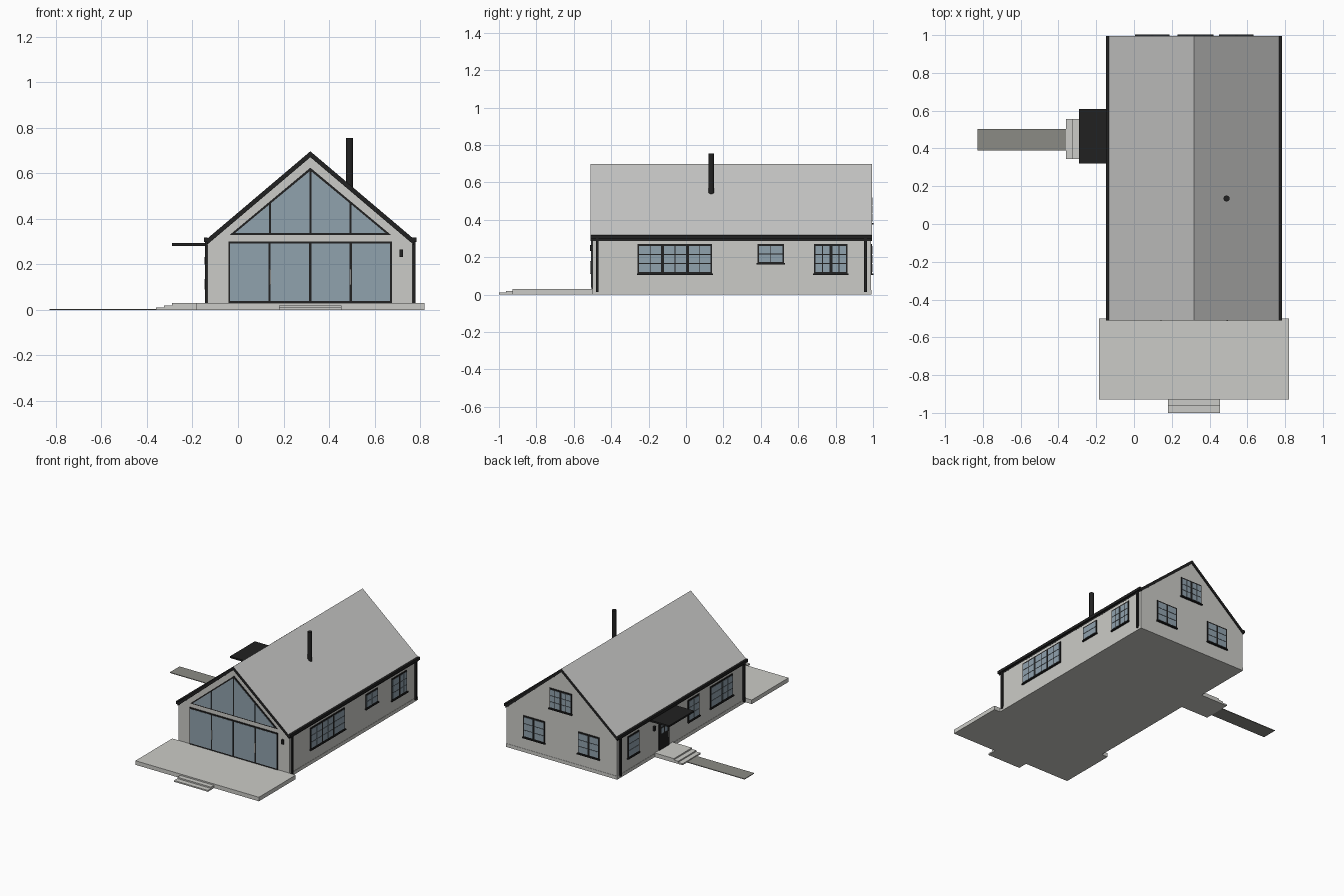
import bpy, bmesh
from mathutils import Vector

cube = bpy.data.objects.get("Cube")
if cube:
    bpy.data.objects.remove(cube, do_unlink=True)


def material(name, r, g, b):
    m = bpy.data.materials.new(name)
    m.use_nodes = True
    m.diffuse_color = (r, g, b, 1)
    m.node_tree.nodes["Principled BSDF"].inputs["Base Color"].default_value = (r, g, b, 1)
    return m


RENDER = material("pale_render", 0.60, 0.60, 0.57)
ROOF = material("light_grey_roof", 0.58, 0.58, 0.57)
DARK = material("black_metal", 0.015, 0.015, 0.015)
GLASS = material("blue_grey_glass", 0.28, 0.36, 0.42)
PAVING = material("grey_paving", 0.26, 0.26, 0.235)

LEFT, RIGHT, FRONT, BACK = -0.133, 0.768, -0.5, 0.99
MID, RIDGE, PITCH = 0.318, 0.697, 0.847


def finish(name, bm, *mats):
    bmesh.ops.recalc_face_normals(bm, faces=bm.faces)
    me = bpy.data.meshes.new(name)
    bm.to_mesh(me)
    bm.free()
    for m in mats:
        me.materials.append(m)
    ob = bpy.data.objects.new(name, me)
    bpy.context.collection.objects.link(ob)
    return ob


def add_prism(bm, profile, y0, y1, index=0):
    """Extrude an xz outline along y."""
    rings = [[bm.verts.new((x, y, z)) for x, z in profile] for y in (y0, y1)]
    faces = [bm.faces.new(r) for r in rings]
    n = len(profile)
    for i in range(n):
        j = (i + 1) % n
        faces.append(bm.faces.new((rings[0][i], rings[0][j], rings[1][j], rings[1][i])))
    for f in faces:
        f.material_index = index


def add_box(bm, x, y, z, index=0):
    add_prism(bm, [(x[0], z[0]), (x[1], z[0]), (x[1], z[1]), (x[0], z[1])], y[0], y[1], index)


def box(name, x, y, z, mat):
    bm = bmesh.new()
    add_box(bm, x, y, z)
    return finish(name, bm, mat)


def wall_box(bm, side, u, z, depth, index):
    """Box standing out from one wall; u runs along that wall."""
    if side == "front":
        add_box(bm, u, (FRONT - depth, FRONT), z, index)
    elif side == "back":
        add_box(bm, u, (BACK, BACK + depth), z, index)
    elif side == "right":
        add_box(bm, (RIGHT, RIGHT + depth), u, z, index)
    else:
        add_box(bm, (LEFT - depth, LEFT), u, z, index)


def panes(bm, side, u, z, cols, rows, gap):
    w, h = (u[1] - u[0]) / cols, (z[1] - z[0]) / rows
    for i in range(cols):
        for j in range(rows):
            a, b = u[0] + i * w, z[0] + j * h
            wall_box(bm, side, (a + gap, a + w - gap), (b + gap, b + h - gap), 0.007, 1)


def window(name, side, u, z, casements, cols, rows):
    bm = bmesh.new()
    wall_box(bm, side, u, z, 0.005, 0)
    wall_box(bm, side, (u[0] - 0.005, u[1] + 0.005), (z[0] - 0.005, z[0] + 0.003), 0.012, 0)
    w = (u[1] - u[0]) / casements
    for i in range(casements):
        a = u[0] + i * w
        panes(bm, side, (a + 0.006, a + w - 0.006), (z[0] + 0.008, z[1] - 0.008), cols, rows, 0.002)
    finish(name, bm, DARK, GLASS)


# House body and plinth
bm = bmesh.new()
eave = 0.29
add_prism(bm, [(LEFT, 0), (RIGHT, 0), (RIGHT, eave), (MID, RIDGE - 0.026), (LEFT, eave)], FRONT, BACK)
finish("house_walls", bm, RENDER)
box("plinth", (LEFT - 0.002, RIGHT + 0.002), (FRONT - 0.002, BACK + 0.002), (0, 0.025), RENDER)

# Roof: pale on top, black on the verges and underside
bm = bmesh.new()
half = 0.455
low = RIDGE - PITCH * half
t = 0.026
add_prism(bm, [(MID - half, low), (MID, RIDGE), (MID + half, low),
               (MID + half, low - t), (MID, RIDGE - t), (MID - half, low - t)], -0.51, 0.995)
roof = finish("roof", bm, ROOF, DARK)
for p in roof.data.polygons:
    p.material_index = 0 if p.normal.z > 0.5 else 1

# Gutters and downpipes on both long sides
for label, wall, s in (("left", LEFT, -1), ("right", RIGHT, 1)):
    xs = sorted((wall, wall + s * 0.016))
    box(label + "_gutter", xs, (-0.51, 0.995), (0.298, 0.318), DARK)
    for end, y in (("front", -0.475), ("back", 0.96)):
        xs = sorted((wall, wall + s * 0.012))
        box(f"{label}_{end}_downpipe", xs, (y - 0.007, y + 0.007), (0.015, 0.3), DARK)

# Chimney flue
bpy.ops.mesh.primitive_cylinder_add(vertices=24, radius=0.016, depth=0.225, location=(0.49, 0.135, 0.642))
flue = bpy.context.object
flue.name = "chimney_flue"
flue.data.materials.append(DARK)
bpy.ops.object.shade_smooth_by_angle()

# Glazed front doors with pull handles
bm = bmesh.new()
wall_box(bm, "front", (-0.042, 0.676), (0.03, 0.3), 0.006, 0)
panes(bm, "front", (-0.04, 0.674), (0.034, 0.296), 4, 1, 0.005)
finish("front_glass_doors", bm, DARK, GLASS)
for i, x in enumerate((0.142, 0.494)):
    box(f"front_door_handle_{i + 1}", (x - 0.003, x + 0.003), (-0.514, -0.506), (0.11, 0.18), RENDER)

# Triangular gable window
bm = bmesh.new()
add_prism(bm, [(MID - 0.354, 0.33), (MID + 0.354, 0.33), (MID, 0.625)], FRONT - 0.005, FRONT)
for s in (-1, 1):
    for near, far in ((0.004, 0.173), (0.181, 0.332)):
        top = [0.612 - 0.826 * d for d in (near, far)]
        outline = [(MID + s * near, 0.337), (MID + s * far, 0.337)]
        if top[1] > 0.34:
            outline.append((MID + s * far, top[1]))
        outline.append((MID + s * near, top[0]))
        add_prism(bm, outline, FRONT - 0.007, FRONT, 1)
finish("gable_window", bm, DARK, GLASS)

# Windows on the other three sides
tall, short, upper = (0.11, 0.27), (0.165, 0.27), (0.38, 0.53)
window("right_front_window", "right", (-0.258, 0.14), tall, 3, 2, 3)
window("right_middle_window", "right", (0.383, 0.523), short, 1, 2, 2)
window("right_back_window", "right", (0.685, 0.863), tall, 2, 2, 3)
window("left_front_window", "left", (-0.35, -0.09), tall, 2, 2, 3)
window("left_middle_window", "left", (0.04, 0.17), tall, 1, 2, 3)
window("left_back_window", "left", (0.74, 0.87), tall, 1, 2, 3)
window("back_left_window", "back", (0.455, 0.628), tall, 2, 1, 3)
window("back_right_window", "back", (0.01, 0.183), tall, 2, 1, 3)
window("back_upper_window", "back", (0.235, 0.415), upper, 2, 2, 3)

# Side entrance: door, canopy and steps
bm = bmesh.new()
wall_box(bm, "left", (0.39, 0.51), (0.03, 0.255), 0.006, 0)
panes(bm, "left", (0.41, 0.49), (0.14, 0.24), 2, 2, 0.006)
finish("side_door", bm, DARK, GLASS)
box("side_door_handle", (LEFT - 0.014, LEFT), (0.4, 0.404), (0.09, 0.135), RENDER)
box("door_canopy", (-0.29, LEFT), (0.32, 0.61), (0.281, 0.293), DARK)
for i, (x, z) in enumerate(((-0.36, 0.011), (-0.325, 0.02), (-0.29, 0.03))):
    box(f"side_step_{i + 1}", (x, LEFT), (0.345, 0.555), (0, z), RENDER)
box("garden_path", (-0.828, -0.36), (0.39, 0.503), (0, 0.005), PAVING)

# Wall lamps
box("front_wall_lamp", (0.71, 0.726), (-0.512, FRONT), (0.232, 0.265), DARK)
box("side_wall_lamp", (LEFT - 0.014, LEFT), (0.56, 0.576), (0.2, 0.232), DARK)

# Front terrace and its steps
box("front_terrace", (-0.185, 0.82), (-0.928, FRONT), (0, 0.03), RENDER)
for i, (y, z) in enumerate(((-1.0, 0.01), (-0.963, 0.02))):
    box(f"terrace_step_{i + 1}", (0.18, 0.455), (y, -0.92), (0, z), RENDER)
